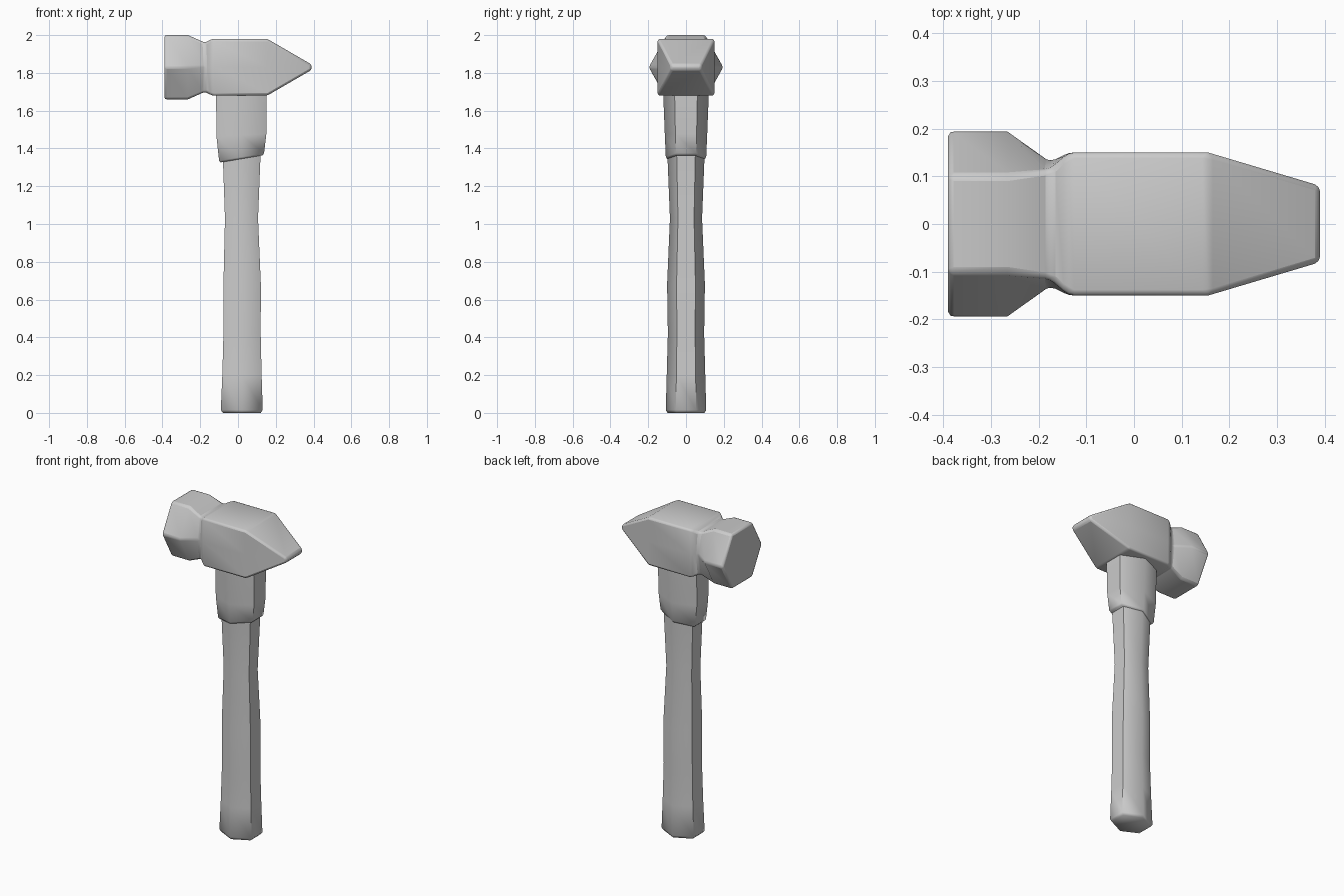
import bpy, bmesh
from mathutils import Vector

if "Cube" in bpy.data.objects:
    bpy.data.objects.remove(bpy.data.objects["Cube"])


def loft(name, rings, smooth, bevel=0.0):
    """Skin a closed solid through equal-sized rings of points."""
    bm = bmesh.new()
    loops = [[bm.verts.new(p) for p in ring] for ring in rings]
    n = len(loops[0])
    for a, b in zip(loops, loops[1:]):
        for i in range(n):
            j = (i + 1) % n
            bm.faces.new((a[i], a[j], b[j], b[i]))
    bm.faces.new(loops[0])
    bm.faces.new(loops[-1])
    bmesh.ops.recalc_face_normals(bm, faces=bm.faces)
    mesh = bpy.data.meshes.new(name)
    bm.to_mesh(mesh)
    bm.free()
    obj = bpy.data.objects.new(name, mesh)
    bpy.context.collection.objects.link(obj)
    if bevel:
        mod = obj.modifiers.new("edge_bevel", 'BEVEL')
        mod.width = bevel
        mod.segments = 2
        mod.limit_method = 'ANGLE'
        mod.angle_limit = 0.42
    bpy.ops.object.select_all(action='DESELECT')
    obj.select_set(True)
    bpy.context.view_layer.objects.active = obj
    bpy.ops.object.shade_smooth_by_angle(angle=smooth)
    return obj


def head_ring(x, side, top, half_z):
    """Six points across the head: side corners and top/bottom corners."""
    c = 1.83
    return [Vector((x, y, c + z)) for y, z in (
        (side, 0), (top, half_z), (-top, half_z),
        (-side, 0), (-top, -half_z), (top, -half_z))]


def grip_ring(z, x0, x1, half_y, tilt=0.0):
    """Hexagon with flats facing +x and -x; tilt slants it along x."""
    pts = []
    m = (x0 + x1) / 2
    for x, k in ((m, 1), (x1, .5), (x1, -.5), (m, -1), (x0, -.5), (x0, .5)):
        pts.append(Vector((x, half_y * k, z + tilt * (x - m))))
    return pts


# Head: hexagonal face, pinched neck, square body, wedge peen
loft("hammer_head", [head_ring(*r) for r in (
    (-0.39, 0.197, 0.102, 0.17),
    (-0.265, 0.197, 0.102, 0.17),
    (-0.175, 0.13, 0.115, 0.13),
    (-0.137, 0.15, 0.15, 0.15),
    (0.155, 0.15, 0.15, 0.15),
    (0.39, 0.08, 0.08, 0.014))], 0.7, 0.012)

# Socket: collar with a slanted lower rim
loft("socket", [grip_ring(*r) for r in (
    (1.345, -0.092, 0.13, 0.1, 0.17),
    (1.355, -0.1, 0.138, 0.107, 0.17),
    (1.47, -0.114, 0.15, 0.112, 0.05),
    (1.70, -0.116, 0.152, 0.121))], 1.1)

# Handle: gently waisted hexagonal grip
loft("handle", [grip_ring(*r) for r in (
    (0.0, -0.08, 0.12, 0.098),
    (0.015, -0.091, 0.131, 0.107),
    (0.2, -0.083, 0.125, 0.102),
    (0.42, -0.077, 0.12, 0.096),
    (0.68, -0.077, 0.121, 0.1),
    (1.03, -0.069, 0.106, 0.085),
    (1.38, -0.081, 0.12, 0.099))], 1.1)
